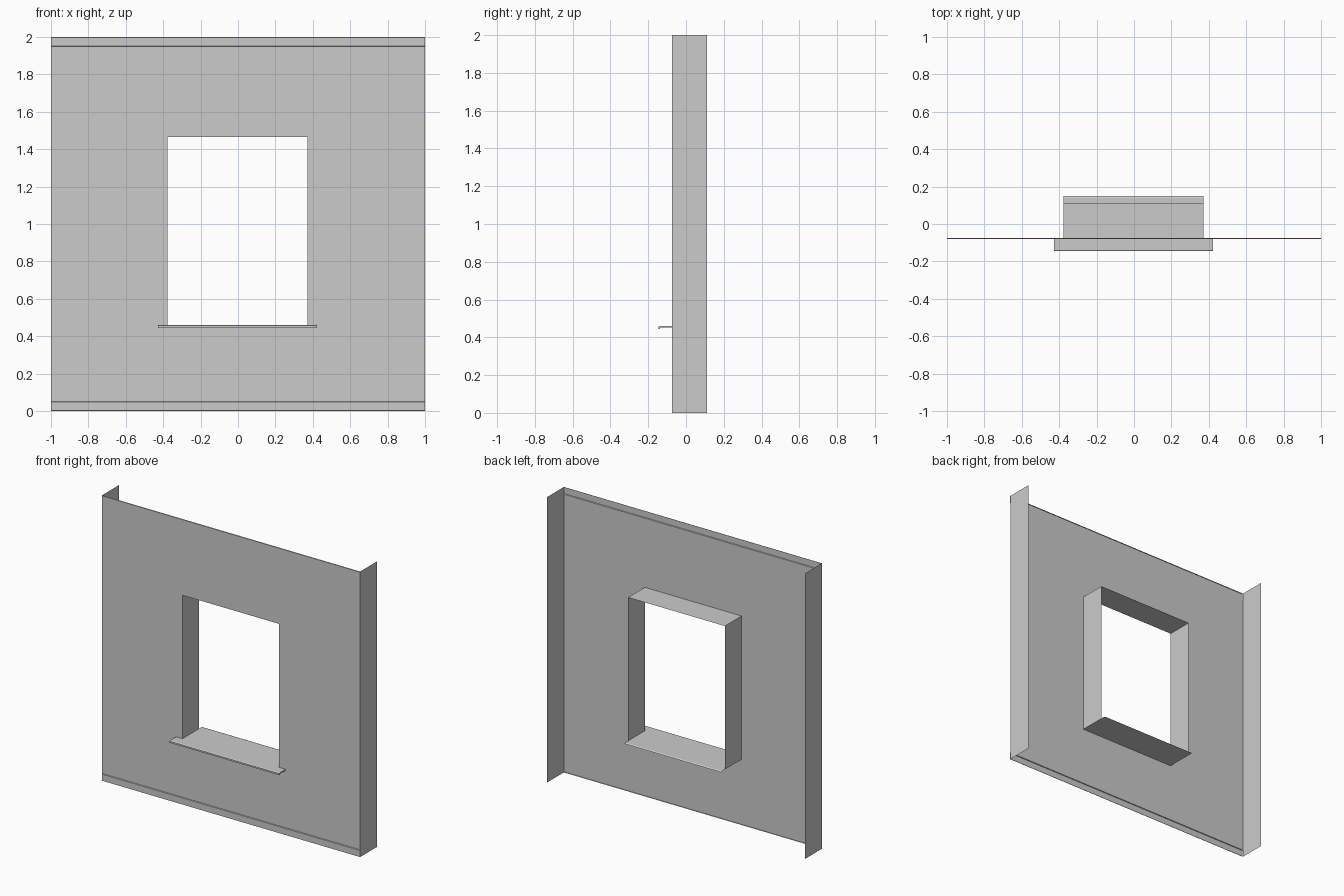
import bpy
import bmesh

if "Cube" in bpy.data.objects:
    bpy.data.objects.remove(bpy.data.objects["Cube"])

FRONT, BACK = -0.075, 0.11        # wall sheet and rear edge of the returns
L, R, B, T = -0.378, 0.372, 0.46, 1.465   # window opening


def make(name, build):
    bm = bmesh.new()
    build(bm)
    bmesh.ops.remove_doubles(bm, verts=bm.verts, dist=0.0005)
    me = bpy.data.meshes.new(name)
    bm.to_mesh(me)
    bm.free()
    ob = bpy.data.objects.new(name, me)
    bpy.context.collection.objects.link(ob)
    return ob


def quad(bm, *pts):
    bm.faces.new([bm.verts.new(p) for p in pts])


def strip(bm, profile, x0, x1):
    """Sweep a (y, z) profile along x as a thin sheet."""
    for (y0, z0), (y1, z1) in zip(profile, profile[1:]):
        quad(bm, (x0, y0, z0), (x1, y0, z0), (x1, y1, z1), (x0, y1, z1))


# Front sheet: 3 x 3 cells with the middle one left open
def wall(bm):
    xs, zs = (-1, L, R, 1), (0.05, B, T, 1.95)
    for i in range(3):
        for k in range(3):
            if (i, k) != (1, 1):
                strip(bm, [(FRONT, zs[k]), (FRONT, zs[k + 1])], xs[i], xs[i + 1])


make("wall_panel", wall)

# Slightly raised edge bands along the bottom and top
make("bottom_band", lambda bm: strip(
    bm, [(FRONT, 0), (-0.08, 0.002), (-0.08, 0.048), (FRONT, 0.05)], -1, 1))
make("top_band", lambda bm: strip(
    bm, [(FRONT, 1.95), (-0.08, 1.952), (-0.08, 1.998), (FRONT, 2)], -1, 1))

# Side returns
for name, x in (("left_return", -1), ("right_return", 1)):
    a, b = (FRONT, BACK) if x > 0 else (BACK, FRONT)
    make(name, lambda bm: quad(bm, (x, a, 0), (x, b, 0), (x, b, 2), (x, a, 2)))


# Window jambs and head lining the opening
def reveal(bm):
    quad(bm, (L, FRONT, B), (L, BACK, B), (L, BACK, T), (L, FRONT, T))
    quad(bm, (R, BACK, B), (R, FRONT, B), (R, FRONT, T), (R, BACK, T))
    quad(bm, (L, FRONT, T), (L, BACK, T), (R, BACK, T), (R, FRONT, T))


make("window_reveal", reveal)

# Sill inside the opening, with its small rear lip
make("window_sill", lambda bm: strip(
    bm, [(FRONT, B), (0.14, B), (0.15, B - 0.005)], L, R))


# Wider sill nosing in front of the wall, bent down at the edge
def nosing(bm):
    prof = [(FRONT, B), (-0.138, B), (-0.145, B - 0.004), (-0.145, 0.445),
            (-0.139, 0.445), (-0.136, B - 0.008), (FRONT, B - 0.008)]
    strip(bm, prof[::-1], L - 0.05, R + 0.05)
    for x, p in ((L - 0.05, prof), (R + 0.05, prof[::-1])):
        quad(bm, *[(x, y, z) for y, z in p])


make("sill_nosing", nosing)
